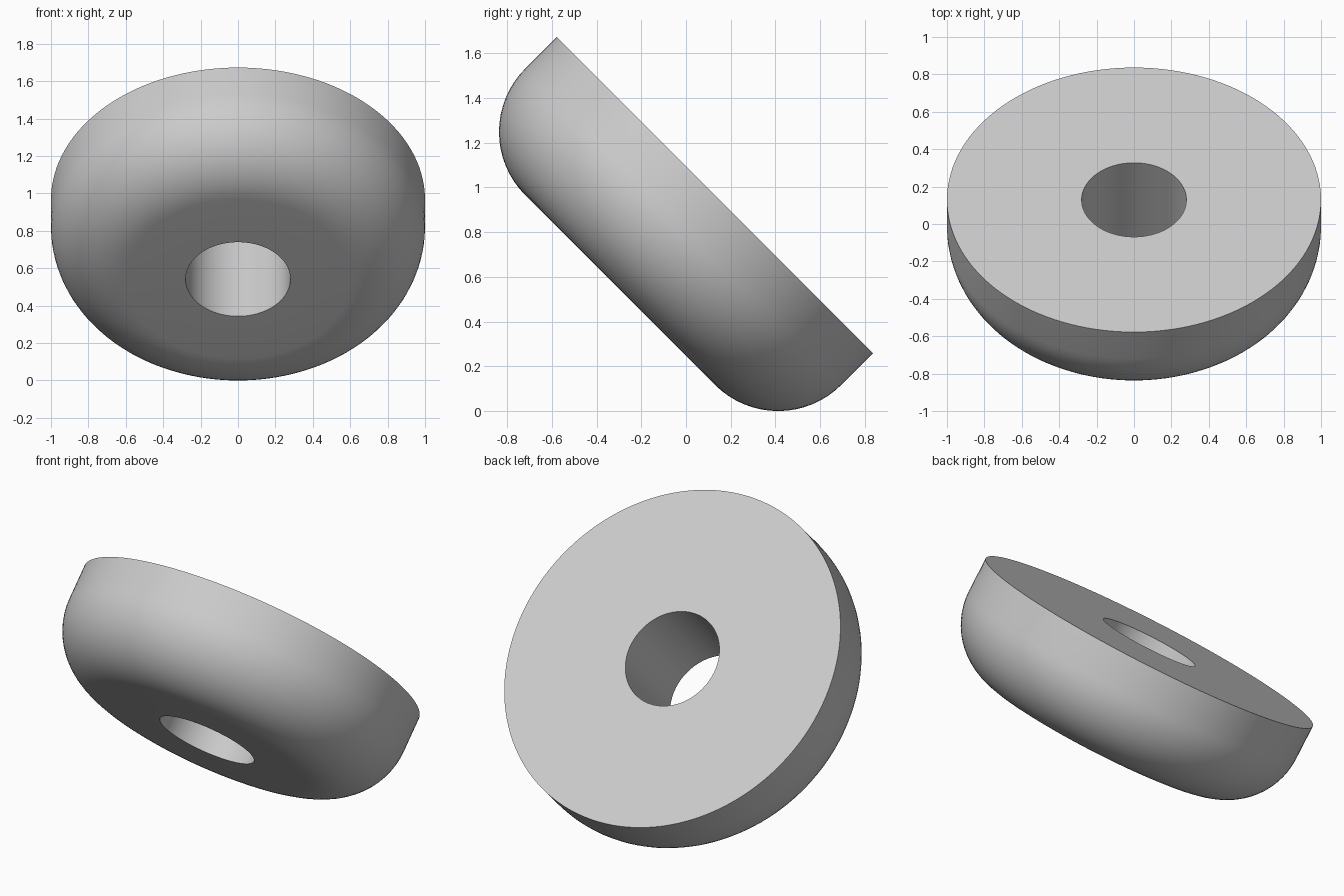
import bpy, bmesh
from math import sin, cos, pi, radians
from mathutils import Matrix, Vector

if "Cube" in bpy.data.objects:
    bpy.data.objects.remove(bpy.data.objects["Cube"], do_unlink=True)

OUTER, BORE, THICK, FILLET = 1.0, 0.28, 0.6, 0.4
SEGMENTS, ARC_STEPS = 128, 16

grey = bpy.data.materials.new("plain grey")
grey.use_nodes = True
colour = (0.6, 0.6, 0.6, 1)
grey.diffuse_color = colour
grey.node_tree.nodes["Principled BSDF"].inputs["Base Color"].default_value = colour

# Closed cross-section: bore, rounded lower rim, straight side, flat top
profile = [(BORE, THICK), (BORE, 0)]
for i in range(ARC_STEPS + 1):
    a = pi / 2 * i / ARC_STEPS
    profile.append((OUTER - FILLET + FILLET * sin(a), FILLET - FILLET * cos(a)))
profile.append((OUTER, THICK))

# Revolve the cross-section into a ring
bm = bmesh.new()
verts = [bm.verts.new((r, 0, z)) for r, z in profile]
edges = [bm.edges.new((verts[i - 1], verts[i])) for i in range(len(verts))]
bmesh.ops.spin(bm, geom=verts + edges, cent=(0, 0, 0), axis=(0, 0, 1),
               angle=2 * pi, steps=SEGMENTS, use_merge=True)
bmesh.ops.remove_doubles(bm, verts=bm.verts, dist=1e-5)
bmesh.ops.recalc_face_normals(bm, faces=bm.faces)

# Tilt the flat face up towards the back, then rest it on the ground
bm.transform(Matrix.Rotation(radians(-45), 4, "X"))
ys = [v.co.y for v in bm.verts]
zs = [v.co.z for v in bm.verts]
bm.transform(Matrix.Translation(Vector((0, -(min(ys) + max(ys)) / 2, -min(zs)))))

mesh = bpy.data.meshes.new("rounded_washer")
bm.to_mesh(mesh)
bm.free()
mesh.materials.append(grey)
washer = bpy.data.objects.new("rounded_washer", mesh)
bpy.context.collection.objects.link(washer)

bpy.ops.object.select_all(action="DESELECT")
washer.select_set(True)
bpy.context.view_layer.objects.active = washer
bpy.ops.object.shade_smooth_by_angle(angle=radians(30))
